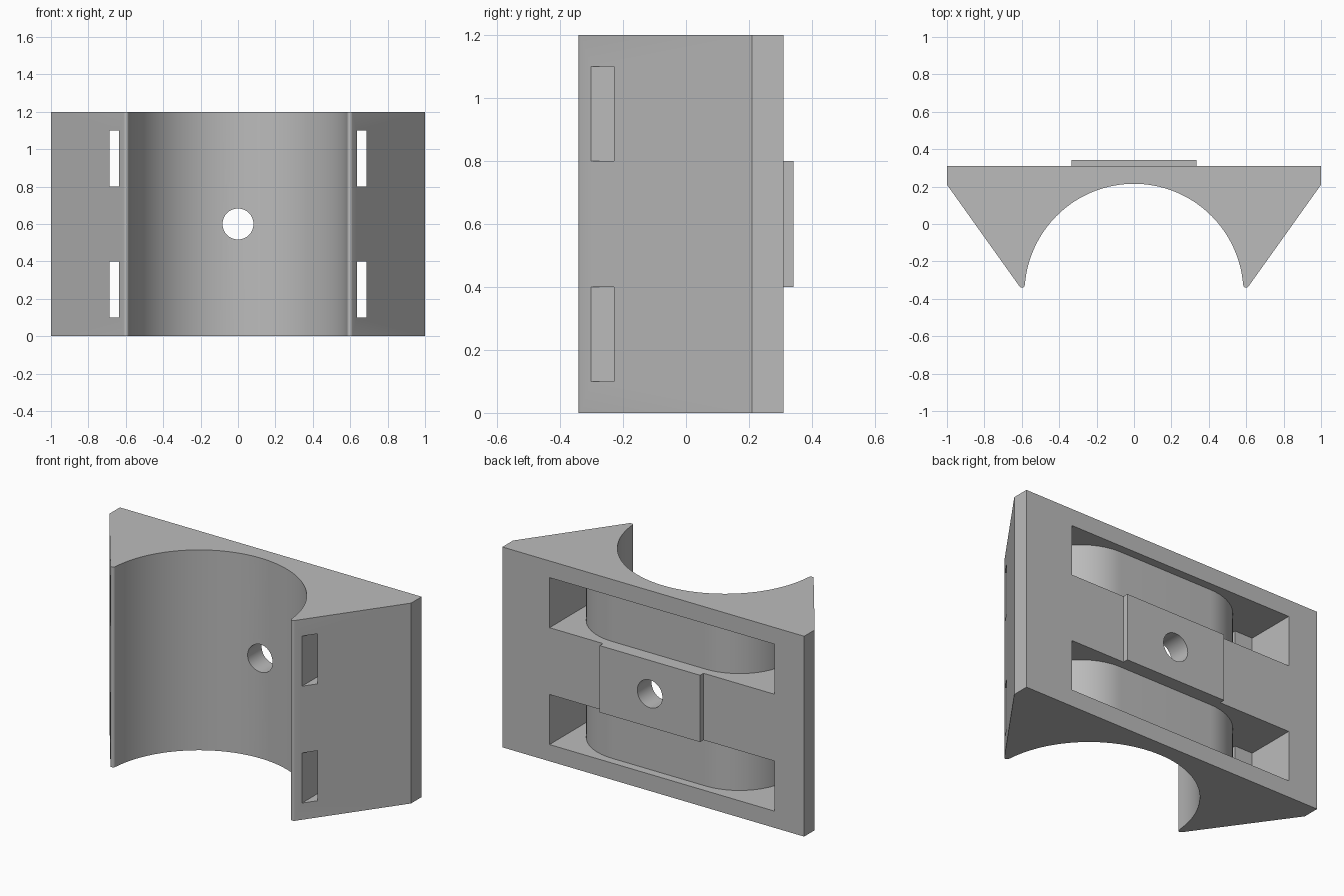
import bpy, bmesh
from math import sin, cos, pi, radians, atan2
from mathutils import Matrix

default = bpy.data.objects.get("Cube")
if default:
    bpy.data.objects.remove(default, do_unlink=True)

grey = bpy.data.materials.new("plain grey")
grey.use_nodes = True
grey.diffuse_color = (0.5, 0.5, 0.5, 1)
grey.node_tree.nodes["Principled BSDF"].inputs["Base Color"].default_value = (0.5, 0.5, 0.5, 1)


def arc(cx, cy, r, a0, a1, n):
    """Points along a circular arc, angles in radians."""
    return [(cx + r * cos(a0 + (a1 - a0) * i / n),
             cy + r * sin(a0 + (a1 - a0) * i / n)) for i in range(n + 1)]


def finish(name, bm):
    bmesh.ops.recalc_face_normals(bm, faces=bm.faces)
    mesh = bpy.data.meshes.new(name)
    bm.to_mesh(mesh)
    bm.free()
    mesh.materials.append(grey)
    obj = bpy.data.objects.new(name, mesh)
    bpy.context.collection.objects.link(obj)
    return obj


def prism(name, outline, z0, z1):
    """Extrude an outline in the xy plane from z0 to z1."""
    bm = bmesh.new()
    face = bm.faces.new([bm.verts.new((x, y, z0)) for x, y in outline])
    top = bmesh.ops.extrude_face_region(bm, geom=[face])["geom"]
    bmesh.ops.translate(bm, vec=(0, 0, z1 - z0),
                        verts=[v for v in top if isinstance(v, bmesh.types.BMVert)])
    return finish(name, bm)


def screw_cutter():
    bm = bmesh.new()
    bmesh.ops.create_cone(bm, cap_ends=True, segments=48, radius1=0.083, radius2=0.083, depth=2,
                          matrix=Matrix.Translation((0, 0, 0.6)) @ Matrix.Rotation(pi / 2, 4, 'X'))
    return finish("screw_hole_cutter", bm)


def activate(obj):
    bpy.ops.object.select_all(action='DESELECT')
    obj.select_set(True)
    bpy.context.view_layer.objects.active = obj


def cut(obj, cutter):
    cutter.hide_render = True
    mod = obj.modifiers.new("cut", 'BOOLEAN')
    mod.operation = 'DIFFERENCE'
    mod.solver = 'EXACT'
    mod.object = cutter
    activate(obj)
    bpy.ops.object.modifier_apply(modifier=mod.name)
    bpy.data.objects.remove(cutter, do_unlink=True)


# Saddle body: flat back, sloped flanks, rounded tips, round cradle in front
back = 0.31
cradle_y, cradle_r = -0.37, 0.585
tip_x, tip_y, tip_r = 0.599, -0.326, 0.015
flank = atan2(-0.385, 0.535)
right_tip = arc(tip_x, tip_y, tip_r, flank, -pi, 8)
start = 0.08
cradle = arc(0, cradle_y, cradle_r, start, pi - start, 64)
left_tip = [(-x, y) for x, y in reversed(right_tip)]
outline = [(-1, back), (1, back), (1, 0.21)] + right_tip + cradle[1:-1] + left_tip + [(-1, 0.21)]
body = prism("saddle_body", outline, 0, 1.2)

# Two strap channels that wrap a rounded core and leave through the flanks
core_x, core_top, core_r = 0.635, 0.26, 0.325
bend = arc(core_x - core_r, core_top - core_r, core_r, 0, pi / 2, 20)
core = [(core_x, -0.6)] + bend
core += [(-x, y) for x, y in reversed(core)]
channel = [(0.687, 0.5), (0.687, -0.6)] + core + [
    (-0.688, -0.6), (-0.688, 0.01), (-0.805, 0.01), (-0.805, 0.5)]
for z in (0.1, 0.8):
    cut(body, prism("strap_channel_cutter", channel, z, z + 0.3))
cut(body, screw_cutter())

# Raised mounting pad on the back
pad = prism("mounting_pad", [(-0.333, back), (0.333, back), (0.333, 0.342), (-0.333, 0.342)], 0.4, 0.8)
cut(pad, screw_cutter())

for part in (body, pad):
    activate(part)
    bpy.ops.object.shade_smooth_by_angle(angle=radians(25))
